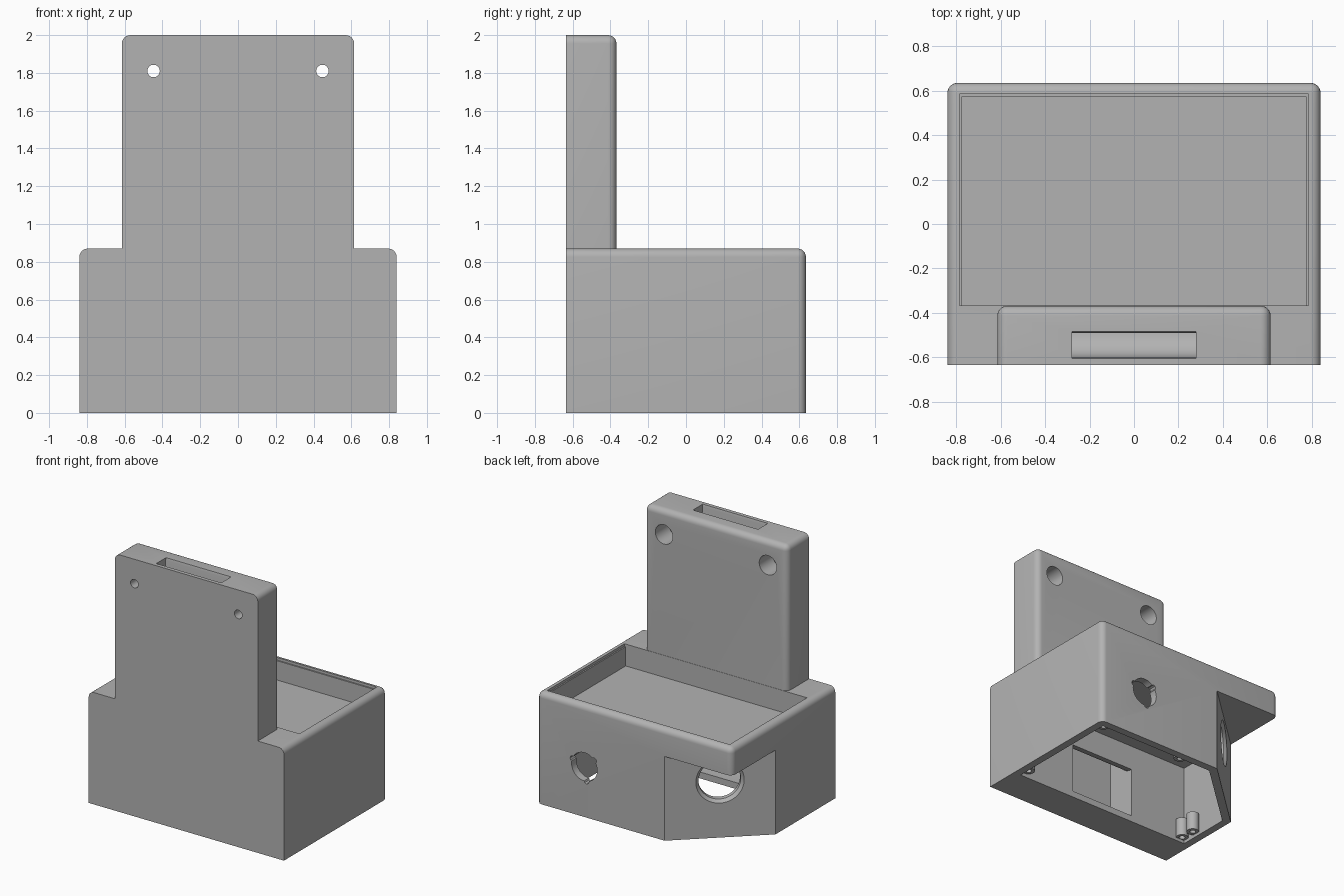
import bpy, bmesh, math
from mathutils import Vector, Matrix

cube = bpy.data.objects.get("Cube")
if cube:
    bpy.data.objects.remove(cube, do_unlink=True)

grey = bpy.data.materials.new("plain_grey")
grey.use_nodes = True
grey.diffuse_color = (0.45, 0.45, 0.45, 1)
grey.node_tree.nodes["Principled BSDF"].inputs["Base Color"].default_value = grey.diffuse_color


def finish(name, bm):
    bmesh.ops.recalc_face_normals(bm, faces=bm.faces)
    mesh = bpy.data.meshes.new(name)
    bm.to_mesh(mesh)
    bm.free()
    mesh.materials.append(grey)
    obj = bpy.data.objects.new(name, mesh)
    bpy.context.collection.objects.link(obj)
    return obj


def box(name, lo, hi, radius=0):
    """Box; with a radius, round every top and rear edge except at the front."""
    lo, hi = Vector(lo), Vector(hi)
    bm = bmesh.new()
    bmesh.ops.create_cube(bm, size=1)
    for v in bm.verts:
        v.co = Vector((lo[i] + (v.co[i] + 0.5) * (hi[i] - lo[i]) for i in range(3)))
    if radius:
        edges = []
        for e in bm.edges:
            a, b = (v.co for v in e.verts)
            mid = (a + b) / 2
            top = mid.z > hi.z - 0.001 and mid.y > lo.y + 0.001
            rear = abs(a.z - b.z) > 0.01 and mid.y > hi.y - 0.001
            if top or rear:
                edges.append(e)
        bmesh.ops.bevel(bm, geom=edges, offset=radius, segments=6, profile=0.5,
                        affect='EDGES', clamp_overlap=True)
    return finish(name, bm)


def prism(name, points, depth):
    """Extrude a 3D outline along the depth vector."""
    bm = bmesh.new()
    face = bm.faces.new([bm.verts.new(p) for p in points])
    out = bmesh.ops.extrude_face_region(bm, geom=[face])
    bmesh.ops.translate(bm, vec=depth,
                        verts=[g for g in out["geom"] if isinstance(g, bmesh.types.BMVert)])
    return finish(name, bm)


def rod(name, start, end, r1, r2=None, sides=40):
    start, end = Vector(start), Vector(end)
    axis = end - start
    bm = bmesh.new()
    matrix = Matrix.Translation((start + end) / 2) @ axis.to_track_quat('Z', 'Y').to_matrix().to_4x4()
    bmesh.ops.create_cone(bm, cap_ends=True, segments=sides, radius1=r1,
                          radius2=r1 if r2 is None else r2, depth=axis.length, matrix=matrix)
    return finish(name, bm)


def combine(target, tool, operation='DIFFERENCE'):
    mod = target.modifiers.new("combine", 'BOOLEAN')
    mod.operation, mod.object, mod.solver = operation, tool, 'EXACT'
    bpy.context.view_layer.objects.active = target
    bpy.ops.object.modifier_apply(modifier=mod.name)
    bpy.data.objects.remove(tool, do_unlink=True)


# Main box and upright panel
W, D, H = 0.84, 0.635, 0.87
housing = box("housing", (-W, -D, 0), (W, D, H), 0.045)
combine(housing, box("panel", (-0.615, -D, 0.5), (0.615, -0.368, 2), 0.045), 'UNION')

# Shallow tray on top, with a fine step at its rim
combine(housing, box("tray", (-0.775, -0.366, 0.7), (0.775, 0.575, 1)))
combine(housing, box("tray_rim", (-0.785, -0.366, 0.85), (0.785, 0.585, 1)))

# Angled rear corner below the tray overhang
corner_a, corner_b = Vector((-0.26, D, -0.1)), Vector((-W, 0.1, -0.1))
along = corner_b - corner_a
combine(housing, prism("corner_cut", [corner_a - along, corner_b + along, (-2, 2, -0.1)],
                       (0, 0, 0.755)))

# Hollow underside following the outer walls
inside = [(-0.78, -0.36), (0.78, -0.36), (0.78, 0.575), (-0.235, 0.575), (-0.78, 0.075)]
combine(housing, prism("cavity", [(x, y, -0.1) for x, y in inside], (0, 0, 0.735)))

# Duct from the panel top, curving out into the cavity
duct = [(-0.61, 2.02), (-0.6, 1.98), (-0.6, 0.17)]
duct += [(-0.48 - 0.12 * math.cos(t), 0.17 - 0.12 * math.sin(t))
         for t in (math.radians(15 * i) for i in range(1, 7))]
duct += [(-0.34, 0.05), (-0.34, 0.44)]
duct += [(-0.36 - 0.13 * math.sin(t), 0.57 - 0.13 * math.cos(t))
         for t in (math.radians(15 * i) for i in range(7))]
duct += [(-0.49, 1.98), (-0.48, 2.02)]
combine(housing, prism("duct", [(-0.28, y, z) for y, z in duct], (0.56, 0, 0)))

# Mounting holes with rear counterbores
for x in (-0.447, 0.447):
    combine(housing, rod("screw_hole", (x, -0.7, 1.81), (x, -0.3, 1.81), 0.033))
    combine(housing, rod("counterbore", (x, -0.53, 1.81), (x, -0.3, 1.81), 0.075))

# Large round port in the angled wall, with a conical rim
port = Vector((-0.55, 0.3675, 0.44))
normal = Vector((-0.678, 0.735, 0))
combine(housing, rod("port", port - normal * 0.12, port + normal * 0.1, 0.15, sides=64))
combine(housing, rod("port_rim", port - normal * 0.025, port + normal * 0.025, 0.147, 0.197, 64))

# Notched round port in the rear wall
combine(housing, rod("rear_port", (0.43, 0.5, 0.39), (0.43, 0.7, 0.39), 0.11, sides=48))
for angle in (20, 140, 260):
    t = math.radians(angle)
    x, z = 0.43 + 0.108 * math.cos(t), 0.39 + 0.108 * math.sin(t)
    combine(housing, rod("notch", (x, 0.5, z), (x, 0.7, z), 0.022, sides=8))

# Screw bosses around the bottom opening
for x, y in ((0.745, 0.54), (0.745, -0.31), (0.015, 0.54), (-0.74, -0.335), (-0.745, -0.22)):
    combine(housing, rod("boss", (x, y, 0.025), (x, y, 0.17), 0.046, sides=24), 'UNION')
    combine(housing, rod("boss_hole", (x, y, -0.05), (x, y, 0.13), 0.022, sides=16))

# Smooth the rounded surfaces only
bpy.ops.object.select_all(action='DESELECT')
housing.select_set(True)
bpy.context.view_layer.objects.active = housing
bpy.ops.object.shade_smooth_by_angle(angle=math.radians(30))
